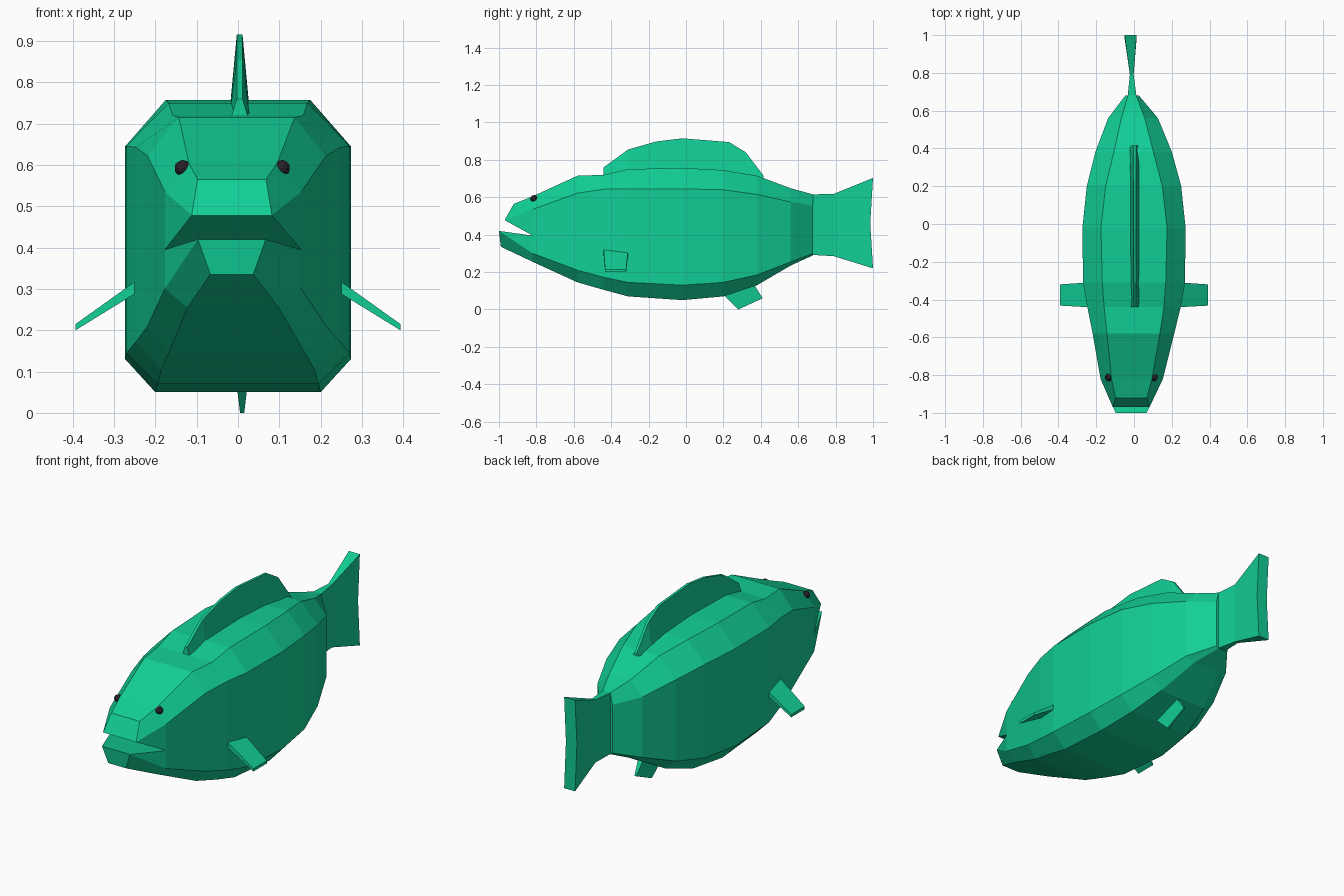
import bpy, bmesh, math

if "Cube" in bpy.data.objects:
    bpy.data.objects.remove(bpy.data.objects["Cube"])


def material(name, rgb):
    m = bpy.data.materials.new(name)
    m.diffuse_color = (*rgb, 1)
    m.use_nodes = True
    m.node_tree.nodes["Principled BSDF"].inputs["Base Color"].default_value = m.diffuse_color
    return m


GREEN = material("sea green", (0.006, 0.62, 0.305))
DARK = material("eye black", (0.02, 0.015, 0.02))


def make(name, bm, mat):
    bmesh.ops.recalc_face_normals(bm, faces=bm.faces)
    me = bpy.data.meshes.new(name)
    bm.to_mesh(me)
    bm.free()
    me.materials.append(mat)
    ob = bpy.data.objects.new(name, me)
    bpy.context.collection.objects.link(ob)
    return ob


def bridge(bm, a, b):
    n = len(a)
    for i in range(n):
        j = (i + 1) % n
        bm.faces.new((a[i], a[j], b[j], b[i]))


def loft(name, rings):
    """Skin closed rings of points and cap both ends."""
    bm = bmesh.new()
    rs = [[bm.verts.new(p) for p in r] for r in rings]
    for a, b in zip(rs, rs[1:]):
        bridge(bm, a, b)
    bm.faces.new(rs[0])
    bm.faces.new(rs[-1])
    return make(name, bm, GREEN)


# Body stations: y, centre x, half widths (bottom, side, top), z (bottom, lower, upper, top)
STATIONS = [
    (-0.82, -.012, .110, .165, .107, .255, .300, .535, .605),
    (-0.58, -.003, .165, .216, .140, .145, .210, .622, .715),
    (-0.44, 0, .185, .247, .158, .105, .172, .643, .720),
    (-0.31, 0, .195, .270, .168, .070, .145, .645, .750),
    (-0.02, 0, .200, .273, .175, .050, .130, .645, .757),
    (0.20, 0, .180, .250, .150, .070, .145, .640, .745),
    (0.38, -.002, .140, .203, .105, .130, .185, .615, .715),
    (0.56, -.005, .080, .132, .062, .235, .255, .575, .648),
    (0.68, -.010, .022, .036, .022, .290, .300, .555, .615),
]

# Body with the open mouth
bm = bmesh.new()
rings = []
for y, cx, wb, ws, wt, zb, zl, zu, zt in STATIONS:
    half = [(wb, zb), (ws, zl), (ws, zu), (wt, zt)]
    ring = half + [(-x, z) for x, z in reversed(half)]
    rings.append([bm.verts.new((cx + x, y, z)) for x, z in ring])
for a, b in zip(rings, rings[1:]):
    bridge(bm, a, b)
bm.faces.new(rings[-1])
first = rings[0]


def pair(w, y, z, cx=-.015):
    return [bm.verts.new((cx + s * w, y, z)) for s in (1, -1)]


mouth = pair(.165, -.82, .395, -.012)
brow, lip = pair(.083, -.92, .565), pair(.097, -.97, .478)
jaw_top, chin = pair(.082, -1.0, .42), pair(.052, -.99, .335)
bottom, lower = (first[0], first[7]), (first[1], first[6])
upper, top = (first[2], first[5]), (first[3], first[4])
for a, b in ((top, brow), (brow, lip), (lip, mouth),
             (mouth, jaw_top), (jaw_top, chin), (chin, bottom)):
    bm.faces.new((a[0], a[1], b[1], b[0]))
for s in (0, 1):
    bm.faces.new((top[s], upper[s], lip[s], brow[s]))
    bm.faces.new((upper[s], mouth[s], lip[s]))
    bm.faces.new((lower[s], mouth[s], jaw_top[s]))
    bm.faces.new((bottom[s], lower[s], jaw_top[s], chin[s]))
    bm.faces.new((lower[s], mouth[s], upper[s]))
make("body", bm, GREEN)

# Tail fin
TAIL = [(.67, .67, -.010, .024, .292, .615), (.79, .79, -.012, .010, .285, .618),
        (1.0, .985, -.018, .032, .22, .703)]
tail = []
for y, ymid, cx, w, z0, z1 in TAIL:
    zm = (z0 + z1) / 2
    tail.append([(cx + w, y, z0), (cx + w, ymid, zm), (cx + w, y, z1),
                 (cx - w, y, z1), (cx - w, ymid, zm), (cx - w, y, z0)])
loft("tail_fin", tail)

# Dorsal fin, thick at the base and thin along the crest
CREST = [(-.44, .76), (-.31, .855), (-.16, .898), (-.02, .915),
         (.23, .895), (.32, .84), (.415, .715)]
loft("dorsal_fin", [[(.004 - .028, y, .69), (.004 + .028, y, .69),
                     (.004 + .007, y, z), (.004 - .007, y, z)] for y, z in CREST])

# Pectoral fins
for side, s in (("right", 1), ("left", -1)):
    sections = [(.25, -.44, -.31, .288, .317), (.393, -.432, -.32, .20, .215)]
    loft(side + "_pectoral_fin",
         [[(s * x, y0, z0), (s * x, y1, z0), (s * x, y1, z1), (s * x, y0, z1)]
          for x, y0, y1, z0, z1 in sections])

# Anal fin
ANAL = [((.19, .09), (.36, .14), .016), ((.28, 0), (.41, .06), .005)]
loft("anal_fin", [[(.01 - w, *a), (.01 + w, *a), (.01 + w, *b), (.01 - w, *b)]
                  for a, b, w in ANAL])

# Eyes
for side, x in (("right", .106), ("left", -.134)):
    bm = bmesh.new()
    bmesh.ops.create_icosphere(bm, subdivisions=2, radius=.02)
    bmesh.ops.translate(bm, verts=bm.verts, vec=(x, -.812, .592))
    make(side + "_eye", bm, DARK)
